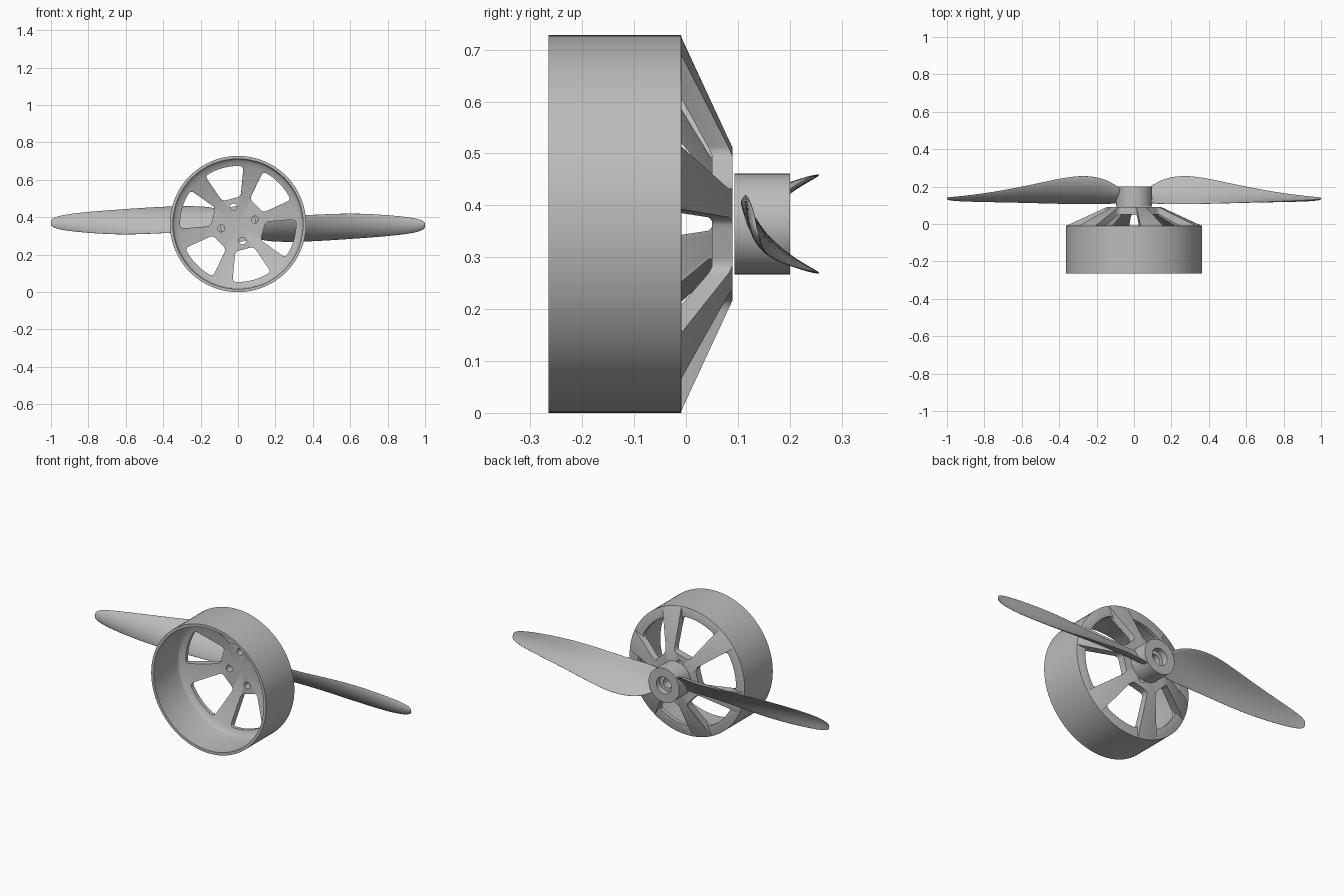
import bpy, bmesh
from math import sin, cos, pi, radians
from mathutils import Vector, Matrix

if "Cube" in bpy.data.objects:
    bpy.data.objects.remove(bpy.data.objects["Cube"], do_unlink=True)

R = 0.364                    # ring radius, also the axle height
AXLE = Vector((0, 0, R))
TURN = radians(14.5)         # rotation of the spokes and mounting holes

grey = bpy.data.materials.new("plain grey")
grey.use_nodes = True
grey.diffuse_color = (0.5, 0.5, 0.5, 1)
grey.node_tree.nodes["Principled BSDF"].inputs["Base Color"].default_value = (0.5, 0.5, 0.5, 1)


def finish(name, bm):
    bmesh.ops.recalc_face_normals(bm, faces=bm.faces)
    mesh = bpy.data.meshes.new(name)
    bm.to_mesh(mesh)
    bm.free()
    mesh.materials.append(grey)
    obj = bpy.data.objects.new(name, mesh)
    obj.location = AXLE
    bpy.context.collection.objects.link(obj)
    return obj


def select(obj):
    bpy.ops.object.select_all(action='DESELECT')
    obj.select_set(True)
    bpy.context.view_layer.objects.active = obj


def lathe(name, profile, steps=96):
    """Revolve (radius, y) points around the y axis."""
    bm = bmesh.new()
    verts = [bm.verts.new((r, y, 0)) for r, y in profile]
    edges = [bm.edges.new(p) for p in zip(verts, verts[1:])]
    bmesh.ops.spin(bm, geom=verts + edges, cent=(0, 0, 0), axis=(0, 1, 0),
                   angle=2 * pi, steps=steps, use_merge=True)
    bmesh.ops.remove_doubles(bm, verts=bm.verts, dist=1e-5)
    return finish(name, bm)


def prism(bm, outline, y0, y1, corners=(), radius=0.0):
    """Extrude an (x, z) outline along y, rounding the chosen corners."""
    base = [bm.verts.new((x, y0, z)) for x, z in outline]
    top = [bm.verts.new((x, y1, z)) for x, z in outline]
    n = len(outline)
    bm.faces.new(base)
    bm.faces.new(top[::-1])
    for i in range(n):
        j = (i + 1) % n
        bm.faces.new((base[i], top[i], top[j], base[j]))
    if corners:
        edges = [bm.edges.get((base[i], top[i])) for i in corners]
        bmesh.ops.bevel(bm, geom=edges, offset=radius, segments=4,
                        profile=0.5, affect='EDGES')


def polar(r, a):
    return (r * cos(a), r * sin(a))


def cut(obj, bm):
    cutter = finish("cutter", bm)
    cutter.hide_render = True
    select(obj)
    mod = obj.modifiers.new("cut", 'BOOLEAN')
    mod.operation, mod.solver, mod.object = 'DIFFERENCE', 'EXACT', cutter
    bpy.ops.object.modifier_apply(modifier=mod.name)
    bpy.data.objects.remove(cutter, do_unlink=True)


def smooth(obj, angle=30):
    select(obj)
    bpy.ops.object.shade_smooth_by_angle(angle=radians(angle))


# Drum with a conical back and a flat mounting plate
housing = lathe("spoked_housing", [
    (0, 0.05), (0.15, 0.05), (0.31, -0.03), (0.33, -0.036), (0.343, -0.048),
    (0.348, -0.065), (0.348, -0.265), (R, -0.265), (R, -0.01),
    (0.147, 0.09), (0, 0.09)])


# Six windows between the spokes: the upper cut clears the cone,
# the lower one leaves a flat rim
def windows(outer, half, y0, y1, rounded):
    bm = bmesh.new()
    for k in range(6):
        mid = TURN + pi / 6 + k * pi / 3
        arc = [polar(outer, mid + half * t / 4) for t in range(-4, 5)]
        inner = [polar(0.148, mid + half), polar(0.148, mid - half)]
        prism(bm, arc + inner, y0, y1, rounded, 0.018)
    return bm


cut(housing, windows(0.45, radians(20), -0.009, 0.2, (9, 10)))
cut(housing, windows(0.31, radians(19.9), -0.1, -0.004, (0, 8, 9, 10)))

# Four mounting holes in the plate
holes = bmesh.new()
for k in range(4):
    cx, cz = polar(0.093, TURN + k * pi / 2)
    ring = [polar(0.019, 2 * pi * i / 24) for i in range(24)]
    prism(holes, [(cx + x, cz + z) for x, z in ring], 0.0, 0.15)
cut(housing, holes)
smooth(housing)

# Propeller hub with a stepped bore
hub = lathe("propeller_hub", [
    (0.028, 0.093), (0.097, 0.093), (0.097, 0.2), (0.048, 0.2),
    (0.048, 0.165), (0.028, 0.165), (0.028, 0.093)], 64)
smooth(hub)

# Blade stations: x, upper edge (y, z), lower edge (y, z), thickness
STATIONS = [
    (0.06, 0.120, 0.400, 0.185, 0.310, 0.030),
    (0.10, 0.110, 0.408, 0.210, 0.285, 0.024),
    (0.16, 0.105, 0.412, 0.248, 0.270, 0.020),
    (0.27, 0.104, 0.412, 0.266, 0.267, 0.018),
    (0.40, 0.107, 0.416, 0.247, 0.270, 0.017),
    (0.60, 0.114, 0.426, 0.200, 0.282, 0.015),
    (0.80, 0.121, 0.415, 0.165, 0.297, 0.013),
    (0.93, 0.127, 0.400, 0.149, 0.312, 0.011),
    (0.985, 0.131, 0.386, 0.144, 0.328, 0.009),
    (1.002, 0.134, 0.370, 0.141, 0.345, 0.006),
]


def blade(name, turn):
    bm = bmesh.new()
    loops = []
    n = 14
    for x, y0, z0, y1, z1, thick in STATIONS:
        a, b = Vector((x, y0, z0)), Vector((x, y1, z1))
        chord = b - a
        normal = Vector((0, chord.z, -chord.y)).normalized()
        loop = []
        for i in range(n):
            t = 2 * pi * i / n
            u = (1 - cos(t)) / 2
            camber = 0.48 * chord.length * u * (1 - u)
            p = a + chord * u + normal * (camber + sin(t) * thick / 2)
            loop.append(bm.verts.new(p - AXLE))
        loops.append(loop)
    for p, q in zip(loops, loops[1:]):
        for i in range(n):
            j = (i + 1) % n
            bm.faces.new((p[i], p[j], q[j], q[i]))
    bm.faces.new(loops[0])
    bm.faces.new(loops[-1])
    bmesh.ops.rotate(bm, verts=bm.verts, cent=(0, 0, 0),
                     matrix=Matrix.Rotation(turn, 3, 'Y'))
    obj = finish(name, bm)
    obj.modifiers.new("smooth", 'SUBSURF').levels = 2
    obj.modifiers["smooth"].render_levels = 2
    for poly in obj.data.polygons:
        poly.use_smooth = True


blade("left_blade", 0)
blade("right_blade", pi)
